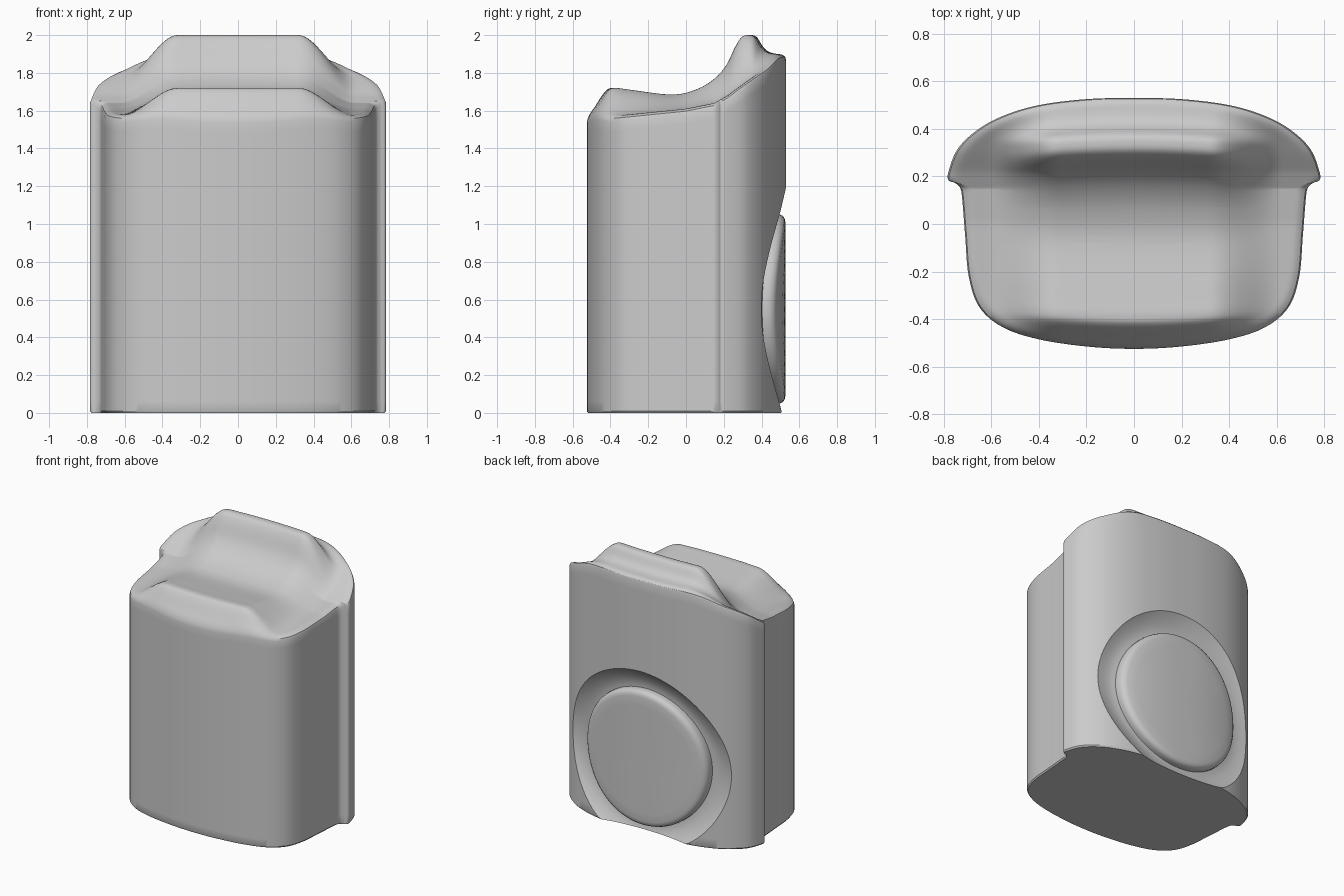
import bpy, bmesh, math

if "Cube" in bpy.data.objects:
    bpy.data.objects.remove(bpy.data.objects["Cube"])

grey = bpy.data.materials.new("plain grey")
grey.diffuse_color = (0.6, 0.6, 0.6, 1)
grey.use_nodes = True
grey.node_tree.nodes["Principled BSDF"].inputs["Base Color"].default_value = grey.diffuse_color


def spline(pts, n, ghost_a=None, ghost_b=None):
    """Catmull-Rom curve through 2D points."""
    p = [ghost_a or pts[0]] + pts + [ghost_b or pts[-1]]
    out = []
    for i in range(1, len(p) - 2):
        for k in range(n):
            t = k / n
            out.append(tuple(0.5 * (2 * b + (c - a) * t + (2*a - 5*b + 4*c - d) * t**2
                                    + (3*b - a - 3*c + d) * t**3)
                             for a, b, c, d in zip(p[i-1], p[i], p[i+1], p[i+2])))
    return out + [pts[-1]]


def interp(pts, x):
    if x <= pts[0][0]:
        return pts[0][1]
    for (x0, y0), (x1, y1) in zip(pts, pts[1:]):
        if x <= x1:
            return y0 + (y1 - y0) * (x - x0) / max(x1 - x0, 1e-9)
    return pts[-1][1]


def loft(name, rings, tip_start=None, tip_end=None):
    """Closed skin through equal rings; ends close as a fan or one flat face."""
    bm = bmesh.new()
    vr = [[bm.verts.new(c) for c in r] for r in rings]
    n = len(vr[0])
    for a, b in zip(vr, vr[1:]):
        for i in range(n):
            j = (i + 1) % n
            bm.faces.new((a[i], a[j], b[j], b[i]))
    for ring, tip in ((vr[0], tip_start), (vr[-1], tip_end)):
        if tip:
            t = bm.verts.new(tip)
            for i in range(n):
                bm.faces.new((ring[i], ring[(i + 1) % n], t))
        else:
            bm.faces.new(ring)
    bmesh.ops.recalc_face_normals(bm, faces=bm.faces)
    me = bpy.data.meshes.new(name)
    bm.to_mesh(me)
    bm.free()
    me.materials.append(grey)
    ob = bpy.data.objects.new(name, me)
    bpy.context.collection.objects.link(ob)
    return ob


def smooth(ob, angle):
    bpy.ops.object.select_all(action='DESELECT')
    ob.select_set(True)
    bpy.context.view_layer.objects.active = ob
    bpy.ops.object.shade_smooth_by_angle(angle=math.radians(angle))


# Plan outline, right half from front centre to back centre
half = [(0, -.525), (.2, -.515), (.4, -.485), (.55, -.435), (.65, -.35), (.695, -.22),
        (.71, -.05), (.722, .1), (.73, .15), (.752, .172), (.78, .185), (.78, .22),
        (.742, .315), (.66, .395), (.55, .455), (.4, .5), (.2, .525), (0, .53)]
right = spline(half, 6, (-.2, -.515), (-.2, .525))
outline = right + [(-x, y) for x, y in right[-2:0:-1]]
back = sorted(p for p in right if p[1] > .2 and p[0] < .779)

# Top height: side edge line and centre profile
edge = [(-.53, 1.56), (-.4, 1.57), (0, 1.61), (.15, 1.64), (.22, 1.68), (.3, 1.74),
        (.4, 1.81), (.53, 1.895)]
centre = spline([(-.53, 1.56), (-.49, 1.61), (-.43, 1.70), (-.39, 1.72), (-.3, 1.71),
                 (-.08, 1.685), (.05, 1.71), (.15, 1.765), (.22, 1.84), (.27, 1.94),
                 (.305, 1.99), (.34, 2.0), (.375, 1.99), (.41, 1.935), (.45, 1.907),
                 (.53, 1.895)], 5)


def top_z(x, y):
    t = min(max((abs(x) - .32) / .3, 0), 1)
    fall = 1 - t * t * (3 - 2 * t)
    bowed = y + .13 * x * x * min(max(y / .4, -1), 1)
    e = interp(edge, y)
    return e + (interp(centre, bowed) - e) * fall


# Body: flat base, straight walls, sculpted top
rings = [[(x * .99, y * .99, 0) for x, y in outline]]
rows = 30
for r in range(rows + 1):
    f = r / rows
    rings.append([(x, y, .01 + (top_z(x, y) - .03 - .01) * f) for x, y in outline])
steps = 46
for k in range(steps):
    s = 1 - .008 - .98 * k / steps
    drop = .018 * max((s - .95) / .05, 0) ** 2
    rings.append([(x * s, y * s, top_z(x * s, y * s) - drop) for x, y in outline])
body = loft("container_body", rings, tip_end=(0, 0, top_z(0, 0)))

# Round parts on the back follow the curve of the back wall
CZ, SEG = .55, 96


def back_ring(r, depth=None, flat=None):
    out = []
    for i in range(SEG):
        a = math.tau * i / SEG
        x = r * math.cos(a)
        y = flat if flat is not None else interp(back, abs(x)) - depth
        out.append((x, y, CZ + r * math.sin(a)))
    return out


# Groove cut around the disc
groove = [(.1, .07), (.3, .07), (.5, .07), (.53, .067), (.56, .058), (.59, .044),
          (.62, .026), (.645, .008), (.66, -.004), (.7, -.04)]
cutter = loft("groove_cutter", [back_ring(r, d) for r, d in groove]
              + [back_ring(.7, flat=.8)], (0, .46, CZ), (0, .8, CZ))
cutter.hide_render = True
cutter.hide_set(True)
mod = body.modifiers.new("groove", 'BOOLEAN')
mod.operation, mod.solver, mod.object = 'DIFFERENCE', 'EXACT', cutter
bpy.context.view_layer.objects.active = body
bpy.ops.object.modifier_apply(modifier="groove")
bpy.data.objects.remove(cutter)
smooth(body, 32)

# Raised round disc with a soft rim
profile = [(.5, .12), (.502, .05), (.5, .032), (.493, .017), (.48, .008), (.46, .004),
           (.4, .004), (.3, .004), (.2, .004), (.1, .004)]
disc = loft("back_disc", [back_ring(r, d) for r, d in profile],
            (0, .41, CZ), (0, .526, CZ))
smooth(disc, 40)
